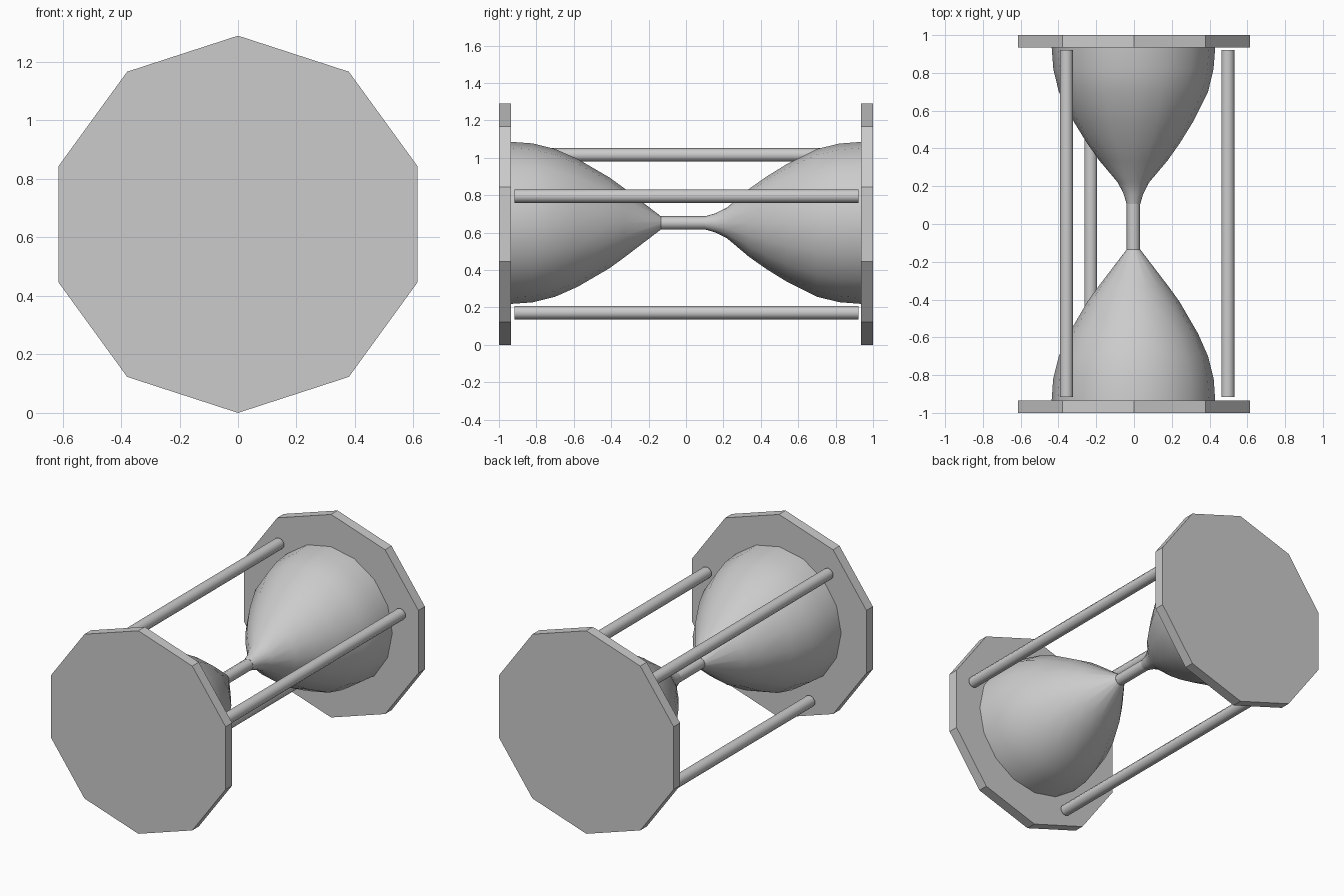
import bpy, bmesh, math
from mathutils import Matrix

if "Cube" in bpy.data.objects:
    bpy.data.objects.remove(bpy.data.objects["Cube"])

CZ = 0.645  # height of the hourglass axis, which runs along y

grey = bpy.data.materials.new("plain grey")
grey.diffuse_color = (0.6, 0.6, 0.6, 1)
grey.use_nodes = True
grey.node_tree.nodes["Principled BSDF"].inputs["Base Color"].default_value = grey.diffuse_color


def revolve(name, profile, sides, x=0.0, z=CZ, smooth=True):
    """Capped solid of revolution about a y-parallel axis; profile = (y, radius)."""
    bm = bmesh.new()
    rings = []
    for y, r in profile:
        ring = []
        for i in range(sides):
            a = math.pi / 2 + 2 * math.pi * i / sides
            ring.append(bm.verts.new((x + r * math.cos(a), y, z + r * math.sin(a))))
        rings.append(ring)
    for lo, hi in zip(rings, rings[1:]):
        for i in range(sides):
            j = (i + 1) % sides
            bm.faces.new((lo[i], lo[j], hi[j], hi[i]))
    bm.faces.new(rings[0])
    bm.faces.new(rings[-1])
    bmesh.ops.recalc_face_normals(bm, faces=bm.faces)
    mesh = bpy.data.meshes.new(name)
    bm.to_mesh(mesh)
    bm.free()
    mesh.materials.append(grey)
    obj = bpy.data.objects.new(name, mesh)
    bpy.context.collection.objects.link(obj)
    if smooth:
        bpy.ops.object.select_all(action='DESELECT')
        obj.select_set(True)
        bpy.context.view_layer.objects.active = obj
        bpy.ops.object.shade_smooth_by_angle(angle=math.radians(46))
    return obj


# Ten-sided end plates
revolve("front_plate", [(-1.0, 0.645), (-0.935, 0.645)], 10, smooth=False)
revolve("back_plate", [(0.935, 0.645), (1.0, 0.645)], 10, smooth=False)

# Glass bulbs: the front one meets the neck sharply, the back one flares
GX, GZ = -0.003, 0.652
revolve("front_bulb", [(-0.935, 0.433), (-0.82, 0.425), (-0.70, 0.395),
                       (-0.58, 0.342), (-0.41, 0.243), (-0.33, 0.185),
                       (-0.135, 0.036)], 16, GX, GZ)
revolve("back_bulb", [(0.105, 0.036), (0.16, 0.052), (0.22, 0.083),
                      (0.335, 0.18), (0.43, 0.247), (0.54, 0.315),
                      (0.70, 0.395), (0.82, 0.424), (0.935, 0.433)], 16, GX, GZ)

# Narrow neck between the bulbs
revolve("neck", [(-0.135, 0.036), (0.105, 0.036)], 8, GX, GZ)

# Three support rods around the glass
for name, x, z in (("upper_left_rod", -0.357, 1.015),
                   ("right_rod", 0.497, 0.795),
                   ("lower_left_rod", -0.229, 0.172)):
    revolve(name, [(-0.917, 0.036), (0.921, 0.036)], 10, x, z)
